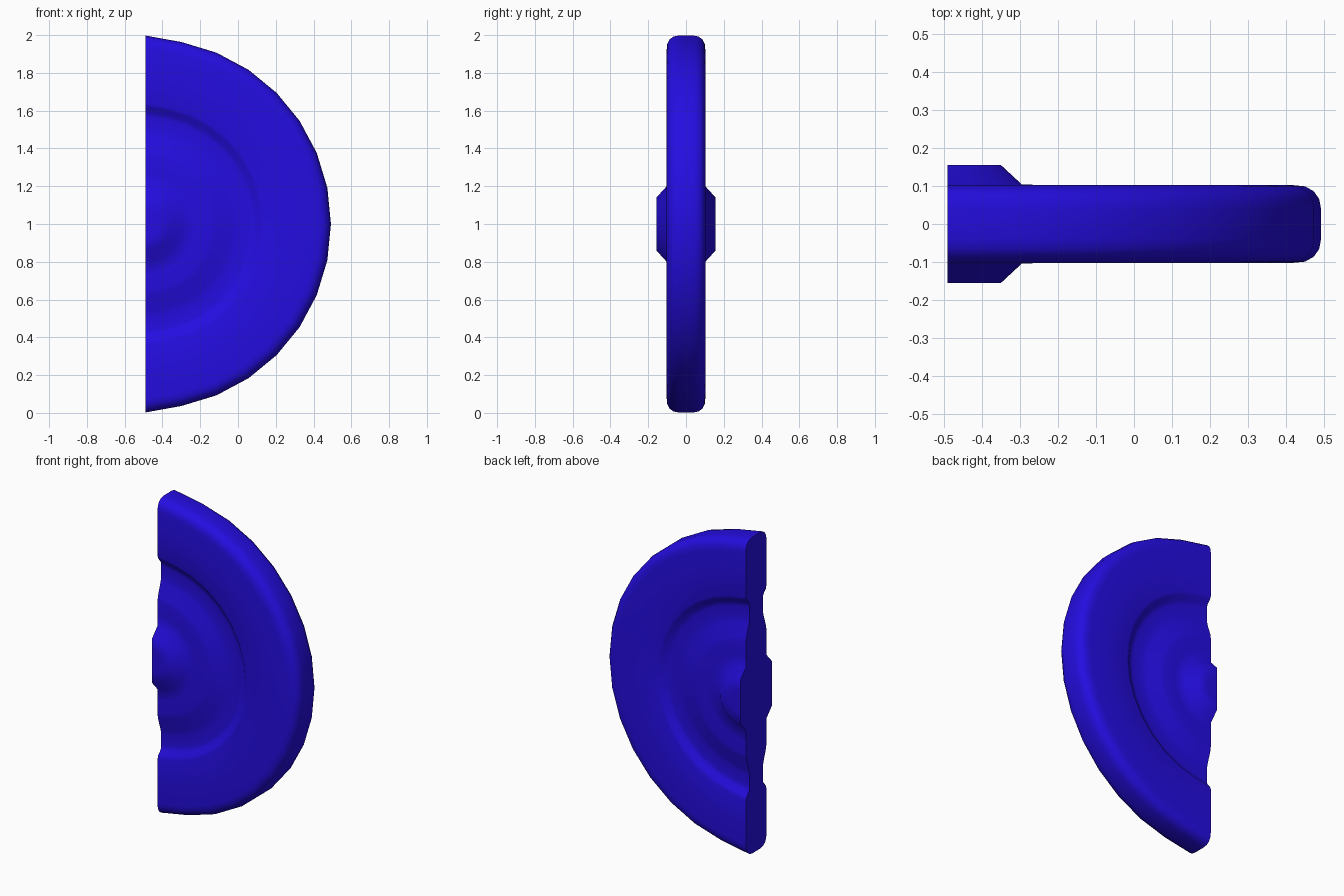
import bpy, bmesh, math

if "Cube" in bpy.data.objects:
    bpy.data.objects.remove(bpy.data.objects["Cube"])

SEGMENTS = 16
CUT_X = -0.49
CENTRE_Z = 1.0

# Half section from hub to rim: (radius, half thickness)
half = [(0.07, 0.155), (0.14, 0.155), (0.195, 0.104), (0.27, 0.102),
        (0.35, 0.102), (0.38, 0.098), (0.46, 0.071), (0.49, 0.067),
        (0.56, 0.067), (0.585, 0.071), (0.61, 0.095), (0.63, 0.102),
        (0.78, 0.102), (0.91, 0.102), (0.94, 0.099), (0.963, 0.086),
        (0.977, 0.066), (0.982, 0.04), (0.982, 0.0)]
profile = [(r, -y) for r, y in half] + [(r, y) for r, y in half[-2::-1]]

# Half wheel swept around the y axis
bm = bmesh.new()
hub_front = bm.verts.new((CUT_X, -half[0][1], CENTRE_Z))
hub_back = bm.verts.new((CUT_X, half[0][1], CENTRE_Z))
rows = []
for i in range(SEGMENTS + 1):
    a = math.pi * i / SEGMENTS
    flare = 1.016 if i in (0, SEGMENTS) else 1.0
    ring = [bm.verts.new((CUT_X + r * flare * math.sin(a), y,
                          CENTRE_Z + r * flare * math.cos(a))) for r, y in profile]
    rows.append([hub_front] + ring + [hub_back])

for a, b in zip(rows, rows[1:]):
    for j in range(len(a) - 1):
        corners = dict.fromkeys([a[j], a[j + 1], b[j + 1], b[j]])
        bm.faces.new(list(corners))

# Flat cut face, one strip across the thickness per profile step
for row in (rows[0], rows[-1]):
    n = len(row)
    for j in range(n // 2):
        corners = dict.fromkeys([row[j], row[j + 1], row[n - 2 - j], row[n - 1 - j]])
        if len(corners) > 2:
            bm.faces.new(list(corners))
bmesh.ops.recalc_face_normals(bm, faces=bm.faces)

mesh = bpy.data.meshes.new("half_wheel")
bm.to_mesh(mesh)
bm.free()
wheel = bpy.data.objects.new("half_wheel", mesh)
bpy.context.collection.objects.link(wheel)

# Single deep blue material
blue = bpy.data.materials.new("deep_blue")
blue.use_nodes = True
colour = (0.018, 0.004, 0.75, 1.0)
blue.diffuse_color = colour
blue.node_tree.nodes["Principled BSDF"].inputs["Base Color"].default_value = colour
mesh.materials.append(blue)

# Smooth surface with a crisp cut edge
bpy.ops.object.select_all(action="DESELECT")
wheel.select_set(True)
bpy.context.view_layer.objects.active = wheel
bpy.ops.object.shade_smooth_by_angle(angle=math.radians(60))
